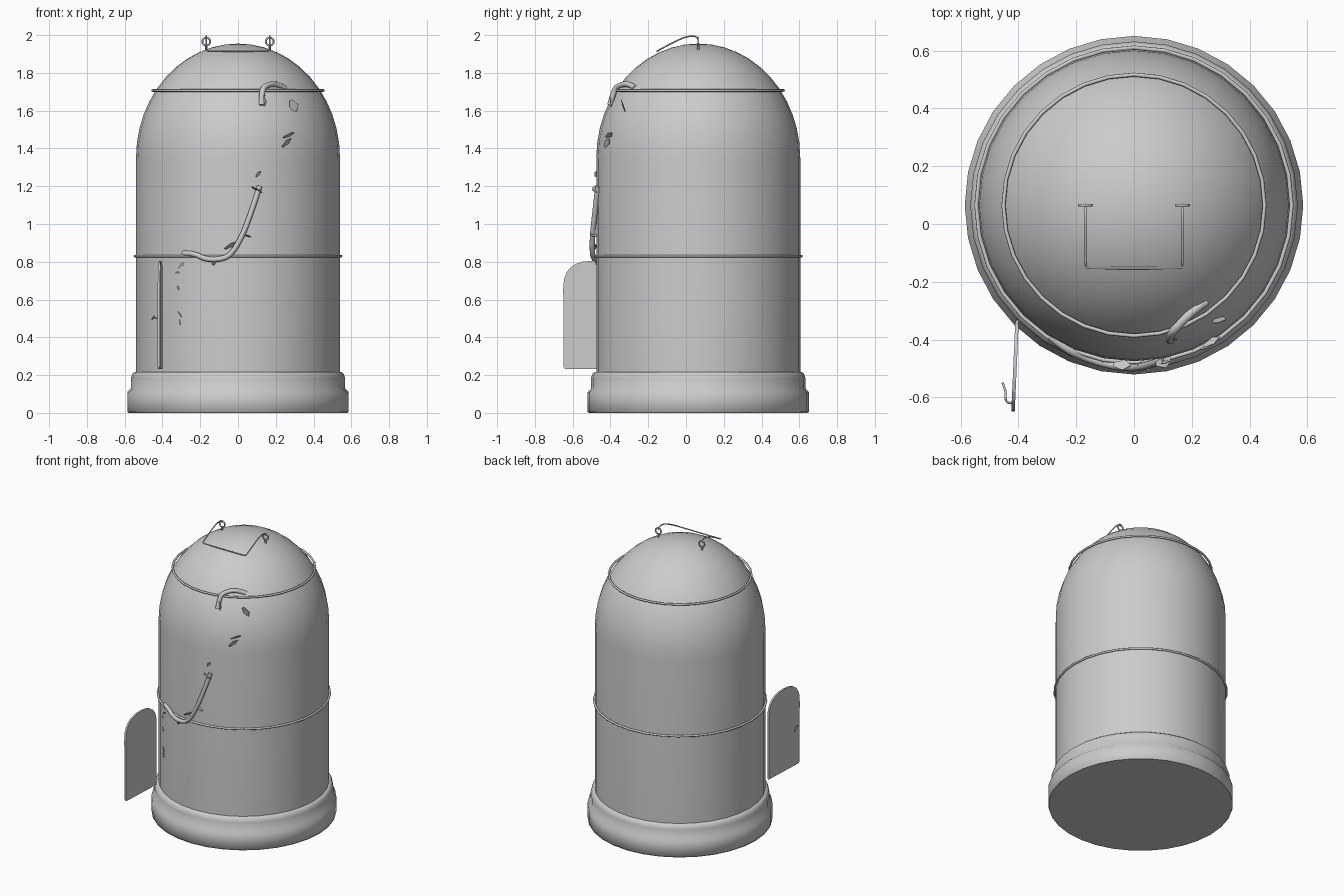
import bpy, bmesh, math
from mathutils import Vector, Matrix

cube = bpy.data.objects.get("Cube")
if cube:
    bpy.data.objects.remove(cube)

CY = 0.065             # centre of the round body in y
R, WALL, RISE = 0.54, 1.35, 0.605

grey = bpy.data.materials.new("plain grey")
grey.use_nodes = True
grey.diffuse_color = (0.6, 0.6, 0.6, 1)
grey.node_tree.nodes["Principled BSDF"].inputs["Base Color"].default_value = (0.6, 0.6, 0.6, 1)


def finish(name, bm, smooth=True, angle=40):
    bmesh.ops.recalc_face_normals(bm, faces=bm.faces)
    mesh = bpy.data.meshes.new(name)
    bm.to_mesh(mesh)
    bm.free()
    mesh.materials.append(grey)
    obj = bpy.data.objects.new(name, mesh)
    bpy.context.collection.objects.link(obj)
    if smooth:
        bpy.ops.object.select_all(action='DESELECT')
        obj.select_set(True)
        bpy.context.view_layer.objects.active = obj
        bpy.ops.object.shade_smooth_by_angle(angle=math.radians(angle))
    return obj


def lathe(name, profile, steps=32, angle=40):
    bm = bmesh.new()
    pts = [bm.verts.new((r, 0, z)) for r, z in profile]
    edges = [bm.edges.new(p) for p in zip(pts, pts[1:])]
    bmesh.ops.spin(bm, geom=pts + edges, cent=(0, 0, 0), axis=(0, 0, 1),
                   angle=math.tau, steps=steps, use_duplicate=False)
    bmesh.ops.remove_doubles(bm, verts=bm.verts, dist=0.0005)
    bmesh.ops.translate(bm, verts=bm.verts, vec=(0, CY, 0))
    return finish(name, bm, angle=angle)


def tube(name, points, radius, cyclic=False, sides=2, smooth=True):
    curve = bpy.data.curves.new(name, 'CURVE')
    curve.dimensions = '3D'
    curve.bevel_depth = radius
    curve.bevel_resolution = sides
    curve.resolution_u = 4
    curve.use_fill_caps = True
    spline = curve.splines.new('NURBS' if smooth else 'POLY')
    spline.points.add(len(points) - 1)
    for p, co in zip(spline.points, points):
        p.co = (*co, 1)
    spline.use_cyclic_u = cyclic
    if smooth:
        spline.order_u = 3
        spline.use_endpoint_u = not cyclic
    curve.materials.append(grey)
    obj = bpy.data.objects.new(name, curve)
    bpy.context.collection.objects.link(obj)
    return obj


def ring(name, centre, radius, thick, axis='Z', steps=32):
    pts = []
    for i in range(steps):
        a = math.tau * i / steps
        c, s = radius * math.cos(a), radius * math.sin(a)
        pts.append(Vector(centre) + Vector((c, s, 0) if axis == 'Z' else (c, 0, s)))
    return tube(name, pts, thick, cyclic=True, smooth=False)


def on_shell(x, z, out=0.0):
    """Point on the front of the shell at x and z, pushed outward."""
    r = R if z < WALL else R * math.sqrt(1 - ((z - WALL) / RISE) ** 2)
    r += out
    return Vector((x, CY - math.sqrt(r * r - x * x), z))


# Domed shell
dome = [(R * math.cos(t * math.pi / 24), WALL + RISE * math.sin(t * math.pi / 24))
        for t in range(13)]
lathe("domed_shell", [(R, 0.2)] + dome)

# Stepped base with a flat underside
lathe("base_skirt", [(0.578, 0), (0.586, 0.006), (0.586, 0.11), (0.567, 0.13),
                     (0.567, 0.185), (0.56, 0.207), (0.548, 0.217), (0.53, 0.217)], angle=75)
lathe("base_underside", [(0, 0), (0.584, 0)])

# Hoops
ring("upper_hoop", (0, CY, 1.707), 0.452, 0.007)
ring("middle_hoop", (0, CY, 0.83), 0.546, 0.007)

# Carrying handle and its eyelets
for side, label in ((1, "left"), (-1, "right")):
    x = 0.168 * side
    ring(label + "_eyelet", (x, CY, 1.966), 0.021, 0.005, axis='Y', steps=16)
    tube(label + "_eyelet_post", [(x, CY, 1.9), (x, CY, 1.95)], 0.006, smooth=False)
half = [(0.168, CY, 1.975), (0.168, 0.06, 1.997), (0.168, 0.0, 1.993), (0.168, -0.07, 1.96),
        (0.168, -0.135, 1.926), (0.166, -0.151, 1.916), (0.145, -0.153, 1.915)]
tube("handle_wire", half + [(-x, y, z) for x, y, z in reversed(half)], 0.004)

# Open door: an arched plate swung out to the front
bm = bmesh.new()
outline = [(-0.64, 0.232), (-0.648, 0.245), (-0.65, 0.66)]
for i in range(1, 12):
    a = math.pi * i / 12
    outline.append((-0.49 - 0.16 * math.copysign(abs(math.cos(a)) ** 0.8, math.cos(a)),
                    0.66 + 0.145 * math.sin(a) ** 0.8))
outline += [(-0.33, 0.66), (-0.33, 0.232)]
face = bm.faces.new([bm.verts.new((-0.425 + (y + 0.65) * 0.045, y, z)) for y, z in outline])
extruded = bmesh.ops.extrude_face_region(bm, geom=[face])
bmesh.ops.translate(bm, vec=(0.012, 0, 0),
                    verts=[v for v in extruded["geom"] if isinstance(v, bmesh.types.BMVert)])
finish("door", bm, smooth=False)
tube("door_latch", [(-0.415, -0.62, 0.50), (-0.44, -0.622, 0.50), (-0.446, -0.60, 0.515),
                    (-0.443, -0.58, 0.51), (-0.455, -0.55, 0.495)], 0.004)

# Vine lying on the shell
lower = [(-0.29, 0.845, 0), (-0.23, 0.845, 0.012), (-0.18, 0.815, 0.014), (-0.11, 0.81, 0.018),
         (-0.04, 0.83, 0.022), (0.02, 0.93, 0.022), (0.07, 1.06, 0.012), (0.115, 1.2, 0.004)]
tube("lower_vine", [on_shell(*p) for p in lower], 0.014)
upper = [(0.125, 1.63, 0.005), (0.125, 1.71, 0.03), (0.15, 1.735, 0.03),
         (0.2, 1.745, 0.01), (0.25, 1.72, -0.01)]
tube("upper_vine", [on_shell(*p) for p in upper], 0.015)


def leaf(name, x, z, length, width, spin, tilt, out=0.015):
    """Thin pointed leaf, spun in the surface and tilted away from it."""
    bm = bmesh.new()
    shape = [(-0.5, -0.2), (0.1, -0.5), (0.5, 0), (0.1, 0.5), (-0.5, 0.2)]
    base = bm.faces.new([bm.verts.new((u * length, 0, v * width)) for u, v in shape])
    ext = bmesh.ops.extrude_face_region(bm, geom=[base])
    bmesh.ops.translate(bm, vec=(0, 0.003, 0),
                        verts=[v for v in ext["geom"] if isinstance(v, bmesh.types.BMVert)])
    place = on_shell(x, z, out)
    turn = math.atan2(x, CY - place.y)
    bm.transform(Matrix.Translation(place) @ Matrix.Rotation(turn, 4, 'Z')
                 @ Matrix.Rotation(math.radians(spin), 4, 'Y')
                 @ Matrix.Rotation(math.radians(tilt), 4, 'X'))
    finish(name, bm, smooth=False)


# Leaves: x, z, length, width, spin, tilt
leaves = [(0.295, 1.625, 0.07, 0.05, 60, 35), (0.27, 1.47, 0.07, 0.03, -20, 50),
          (0.26, 1.43, 0.07, 0.03, -40, 30), (0.135, 1.65, 0.06, 0.03, 80, 25),
          (0.11, 1.265, 0.04, 0.02, -50, 30), (0.10, 1.18, 0.06, 0.04, 30, 80),
          (0.04, 0.94, 0.06, 0.04, 20, 80), (-0.04, 0.885, 0.07, 0.04, -30, 65),
          (-0.12, 0.805, 0.05, 0.03, -60, 50), (-0.3, 0.78, 0.05, 0.015, -40, 30),
          (-0.32, 0.74, 0.025, 0.015, 0, 20), (-0.32, 0.66, 0.025, 0.02, 60, 20),
          (-0.31, 0.52, 0.04, 0.015, 50, 30), (-0.31, 0.48, 0.03, 0.012, 80, 30)]
for i, spec in enumerate(leaves):
    leaf("leaf_%d" % (i + 1), *spec, out=0.015 if spec[0] > -0.2 else 0.004)
